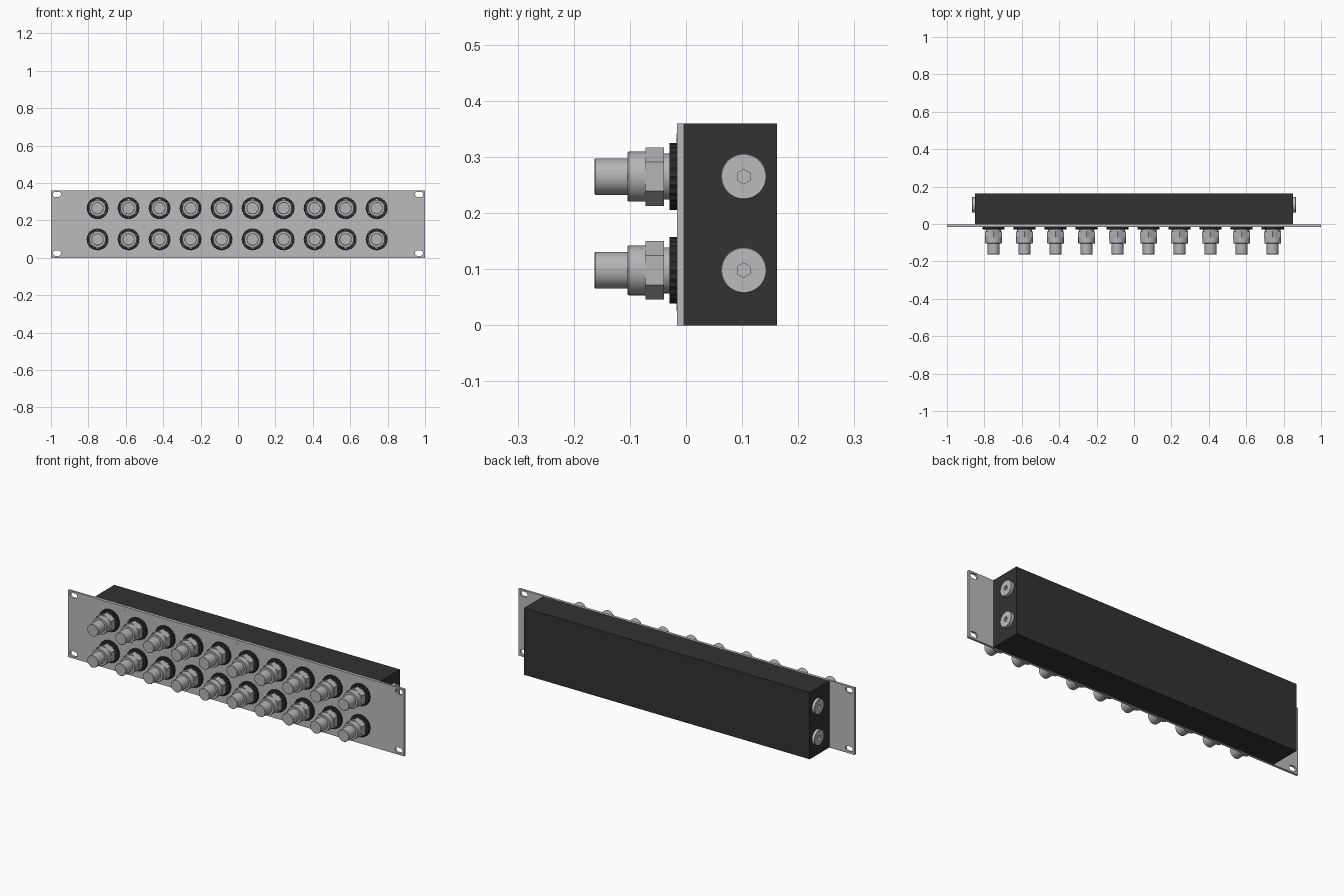
import bpy, math
from mathutils import Matrix

cube = bpy.data.objects.get("Cube")
if cube:
    bpy.data.objects.remove(cube, do_unlink=True)


def material(name, rgb):
    m = bpy.data.materials.new(name)
    m.use_nodes = True
    m.diffuse_color = (*rgb, 1)
    m.node_tree.nodes["Principled BSDF"].inputs["Base Color"].default_value = (*rgb, 1)
    return m


PANEL = material("panel grey", (0.50, 0.50, 0.52))
METAL = material("fitting grey", (0.45, 0.46, 0.47))
BLACK = material("case black", (0.032, 0.032, 0.032))
RUBBER = material("ring black", (0.02, 0.022, 0.024))


def add(name, verts, faces, mat):
    me = bpy.data.meshes.new(name)
    me.from_pydata(verts, [], faces)
    me.materials.append(mat)
    ob = bpy.data.objects.new(name, me)
    bpy.context.collection.objects.link(ob)
    return ob


def loft(name, outline, stations, mat):
    """Stack scaled copies of an x-z outline along y; stations are (y, scale)."""
    n = len(outline)
    verts = [(x * s, y, z * s) for y, s in stations for x, z in outline]
    faces = [(k * n + i, k * n + (i + 1) % n, (k + 1) * n + (i + 1) % n, (k + 1) * n + i)
             for k in range(len(stations) - 1) for i in range(n)]
    faces += [tuple(reversed(range(n))), tuple(range(len(verts) - n, len(verts)))]
    ob = add(name, verts, [f[::-1] for f in faces], mat)
    bpy.context.view_layer.objects.active = ob
    bpy.ops.object.select_all(action='DESELECT')
    ob.select_set(True)
    bpy.ops.object.mode_set(mode='EDIT')
    bpy.ops.mesh.select_all(action='SELECT')
    bpy.ops.mesh.normals_make_consistent(inside=False)
    bpy.ops.object.mode_set(mode='OBJECT')
    return ob


def ring(n, r=1.0, tooth=1.0):
    """Regular outline with a corner at the top; odd corners scaled by tooth."""
    return [(r * (tooth if i % 2 else 1) * math.sin(2 * math.pi * i / n),
             r * (tooth if i % 2 else 1) * math.cos(2 * math.pi * i / n)) for i in range(n)]


def rectangle(w, z0, z1):
    return [(-w, z0), (w, z0), (w, z1), (-w, z1)]


def cut(target, cutter):
    mod = target.modifiers.new("cut", 'BOOLEAN')
    mod.operation, mod.object, mod.solver = 'DIFFERENCE', cutter, 'EXACT'
    bpy.context.view_layer.objects.active = target
    bpy.ops.object.modifier_apply(modifier=mod.name)
    bpy.data.objects.remove(cutter, do_unlink=True)


def smooth(ob):
    bpy.ops.object.select_all(action='DESELECT')
    ob.select_set(True)
    bpy.context.view_layer.objects.active = ob
    bpy.ops.object.shade_smooth_by_angle(angle=math.radians(28))


HEIGHT = 0.36
ROWS = (0.098, 0.265)
FACE = -0.016

# Case behind the panel
loft("case", rectangle(0.85, 0, HEIGHT), [(-0.004, 1), (0.162, 1)], BLACK)

# Rack panel with four rounded mounting slots
panel = loft("front_panel", rectangle(1, 0, HEIGHT), [(FACE, 1), (-0.004, 1)], PANEL)
slot = [(x + math.copysign(0.008, x), z) for x, z in
        [(0.014 * math.sin(a), 0.014 * math.cos(a))
         for a in [(i + 0.5) * math.pi / 10 for i in range(20)]]]
for x in (-0.968, 0.968):
    for z in (0.0245, HEIGHT - 0.0215):
        c = loft("slot_cutter", slot, [(-0.05, 1), (0.05, 1)], PANEL)
        c.location = (x, 0, z)
        bpy.context.view_layer.update()
        cut(panel, c)

# Master coupling: knurled ring, collar, hex nut, sleeve, nozzle
parts = [
    loft("knurled_ring", ring(48, 0.0595, 0.955), [(-0.029, 1), (FACE, 1)], RUBBER),
    loft("collar", ring(40), [(-0.039, 0.041), (-0.029, 0.041)], METAL),
    loft("hex_nut", ring(6), [(-0.072, 0.052), (-0.039, 0.052)], METAL),
    loft("sleeve", ring(40),
         [(-0.104, 0.043), (-0.102, 0.0445), (-0.072, 0.0445)], METAL),
    loft("nozzle", ring(40),
         [(-0.163, 0.031), (-0.1615, 0.0325), (-0.104, 0.0325)], METAL),
]
for p in parts:
    if p.name != "hex_nut":
        smooth(p)

# Two rows of ten couplings share the master meshes
for r, z in enumerate(ROWS):
    for i in range(10):
        x = -0.751 + i * 0.1658
        for p in parts:
            ob = p
            if r or i:
                ob = bpy.data.objects.new(f"{p.name}_{r + 1}_{i + 1}", p.data)
                bpy.context.collection.objects.link(ob)
            ob.location = (x, 0, z)

# Flush screws along the panel edges
for x in (-0.665, 0, 0.665):
    for z in (0.034, HEIGHT - 0.026):
        s = loft("panel_screw", ring(16), [(FACE - 0.0005, 0.008), (FACE + 0.004, 0.008)], PANEL)
        s.location = (x, 0, z)

# End plugs with hex sockets on both sides of the case
for side in (1, -1):
    for z in ROWS:
        plug = loft("end_plug", ring(40),
                    [(-0.016, 0.0395), (-0.0145, 0.041), (0.01, 0.041)], PANEL)
        cut(plug, loft("socket_cutter", ring(6), [(-0.03, 0.013), (-0.004, 0.013)], PANEL))
        plug.data.transform(Matrix.Rotation(side * math.pi / 2, 4, 'Z'))
        plug.location = (side * 0.85, 0.103, z)
        smooth(plug)
